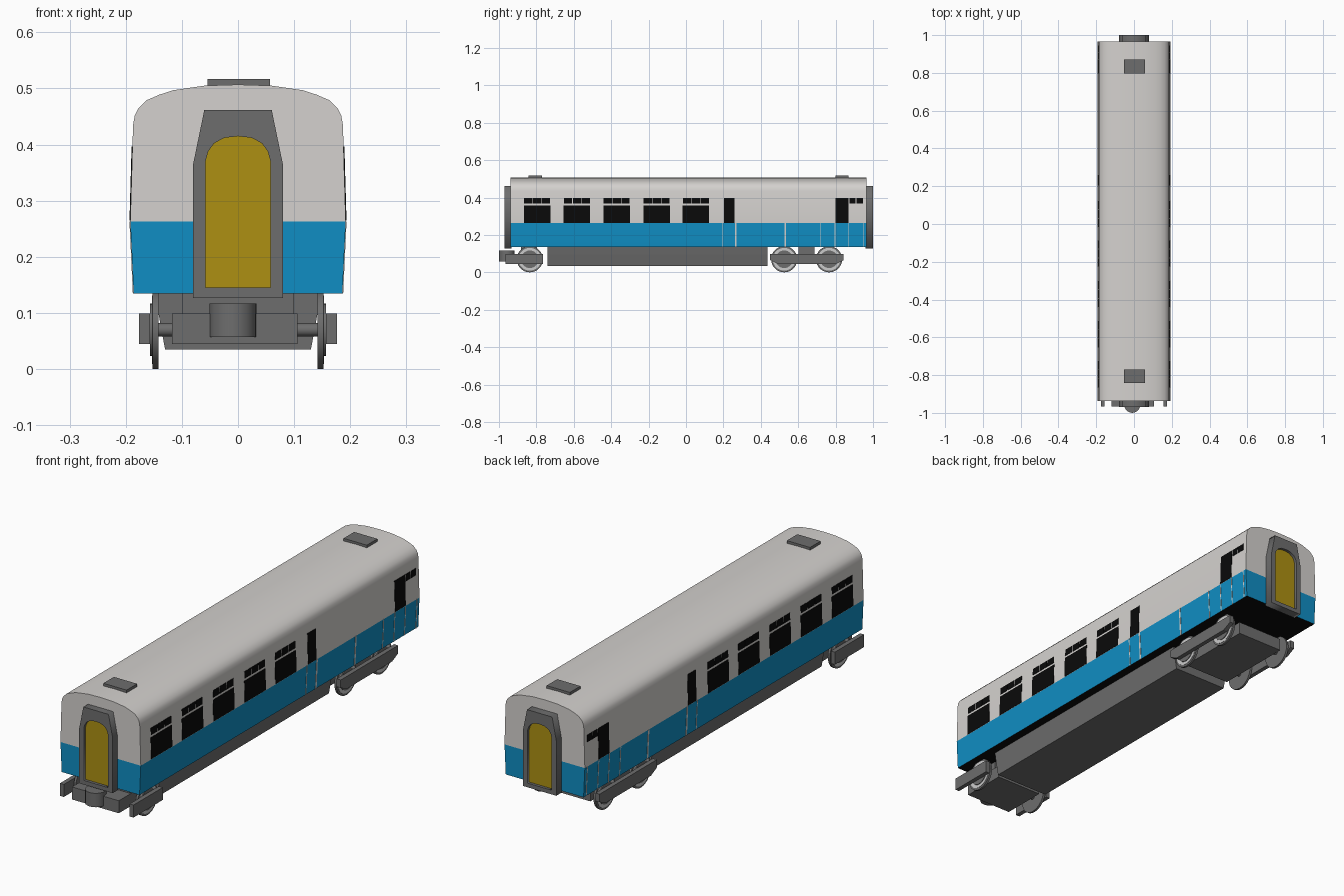
import bpy, bmesh, math
from mathutils import Matrix, Vector

if "Cube" in bpy.data.objects:
    bpy.data.objects.remove(bpy.data.objects["Cube"])


def material(name, r, g, b):
    m = bpy.data.materials.new(name)
    m.diffuse_color = (r, g, b, 1)
    m.use_nodes = True
    m.node_tree.nodes["Principled BSDF"].inputs["Base Color"].default_value = m.diffuse_color
    return m


CREAM = material("pale_grey", 0.66, 0.64, 0.62)
BLUE = material("blue", 0.005, 0.27, 0.55)
DARK = material("dark_grey", 0.155, 0.155, 0.155)
BLACK = material("black", 0.003, 0.003, 0.003)
YELLOW = material("ochre_yellow", 0.42, 0.28, 0.006)
STEEL = material("light_steel", 0.6, 0.6, 0.6)


def finish(name, bm, *mats):
    bmesh.ops.recalc_face_normals(bm, faces=bm.faces)
    me = bpy.data.meshes.new(name)
    bm.to_mesh(me)
    bm.free()
    for m in mats:
        me.materials.append(m)
    ob = bpy.data.objects.new(name, me)
    bpy.context.collection.objects.link(ob)
    return ob


def smooth(ob, deg=35):
    bpy.ops.object.select_all(action='DESELECT')
    ob.select_set(True)
    bpy.context.view_layer.objects.active = ob
    bpy.ops.object.shade_smooth_by_angle(angle=math.radians(deg))


def prism_bm(pts, a, b, axis='y', bm=None):
    """Extrude a closed outline: (x,z) along y, or (y,z) along x."""
    bm = bm or bmesh.new()
    put = (lambda p, t: (p[0], t, p[1])) if axis == 'y' else (lambda p, t: (t, p[0], p[1]))
    lo = [bm.verts.new(put(p, a)) for p in pts]
    hi = [bm.verts.new(put(p, b)) for p in pts]
    bm.faces.new(lo)
    bm.faces.new(hi[::-1])
    for i in range(len(pts)):
        j = (i + 1) % len(pts)
        bm.faces.new((lo[i], lo[j], hi[j], hi[i]))
    return bm


def prism(name, pts, a, b, mat, axis='y'):
    return finish(name, prism_bm(pts, a, b, axis), mat)


def box(name, x0, x1, y0, y1, z0, z1, mat):
    return prism(name, [(x0, z0), (x1, z0), (x1, z1), (x0, z1)], y0, y1, mat)


def mirrored(half):
    return half + [(-x, z) for x, z in reversed(half) if x > 0]


def cylinder(name, r, depth, loc, mat, axis='X', seg=28):
    bm = bmesh.new()
    bmesh.ops.create_cone(bm, cap_ends=True, segments=seg, radius1=r, radius2=r, depth=depth)
    if axis == 'X':
        bm.transform(Matrix.Rotation(math.pi / 2, 4, 'Y'))
    bm.transform(Matrix.Translation(Vector(loc)))
    ob = finish(name, bm, mat)
    smooth(ob)
    return ob


# Body shell: lofted section, cut at the waist line and coloured by height
WAIST, SILL, Y0, Y1 = 0.263, 0.135, -0.938, 0.965
half = [(0.186, SILL), (0.192, WAIST), (0.187, 0.435), (0.184, 0.452), (0.178, 0.464),
        (0.163, 0.479), (0.14, 0.489), (0.115, 0.497), (0.06, 0.505), (0, 0.507)]
bm = prism_bm(mirrored(half), Y0, Y1)
bmesh.ops.bisect_plane(bm, geom=bm.verts[:] + bm.edges[:] + bm.faces[:],
                       plane_co=(0, 0, WAIST), plane_no=(0, 0, 1), dist=1e-5)
bmesh.ops.recalc_face_normals(bm, faces=bm.faces)
for f in bm.faces:
    z = f.calc_center_median().z
    f.material_index = 2 if f.normal.z < -0.9 else (1 if z < WAIST else 0)
smooth(finish("body_shell", bm, CREAM, BLUE, BLACK), 40)


# Side plates that follow the slope of the body side
def side_x(z):
    if z < WAIST:
        return 0.186 + 0.006 * (z - SILL) / (WAIST - SILL)
    return 0.192 - 0.005 * (z - WAIST) / (0.435 - WAIST)


def side_plates(name, rects, mat):
    bm = bmesh.new()
    for s in (-1, 1):
        for y0, y1, z0, z1 in rects:
            xa, xb, t = side_x(z0), side_x(z1), 0.0015
            prism_bm([(s * (xa - t), z0), (s * (xa + t), z0),
                      (s * (xb + t), z1), (s * (xb - t), z1)], y0, y1, bm=bm)
    finish(name, bm, mat)


def top_lights(y0, y1, n):
    w = (y1 - y0) / n
    return [(y0 + i * w + 0.002, y0 + (i + 1) * w - 0.002, 0.367, 0.397) for i in range(n)]


windows = []
for y in (-0.867, -0.655, -0.442, -0.228, -0.019):
    windows += [(y, y + 0.143, 0.265, 0.357)] + top_lights(y, y + 0.143, 3)
windows += top_lights(0.872, 0.947, 2)
side_plates("side_windows", windows, BLACK)
side_plates("door_windows", [(0.204, 0.26, 0.265, 0.397), (0.798, 0.87, 0.265, 0.397)], BLACK)
side_plates("door_seams", [(y - w / 2, y + w / 2, SILL, WAIST) for y, w in
            ((0.197, 0.004), (0.265, 0.008), (0.53, 0.008), (0.72, 0.004),
             (0.797, 0.004), (0.87, 0.004), (0.948, 0.004))], CREAM)

# Roof vents
for name, y in (("front_roof_vent", -0.806), ("rear_roof_vent", 0.834)):
    box(name, -0.054, 0.057, y - 0.036, y + 0.036, 0.495, 0.517, DARK)

# Gangways: frame with an arched opening and a recessed door
outer = mirrored([(0.08, 0.127), (0.08, 0.365), (0.06, 0.462)])
arch = mirrored([(0.058, 0.145), (0.058, 0.37), (0.053, 0.388), (0.043, 0.402),
                 (0.025, 0.412), (0, 0.415)])


def gangway(name, y0, y1, door_y):
    cu = bpy.data.curves.new(name, 'CURVE')
    cu.dimensions = '2D'
    cu.fill_mode = 'BOTH'
    cu.extrude = (y1 - y0) / 2
    for pts in (outer, arch):
        sp = cu.splines.new('POLY')
        sp.points.add(len(pts) - 1)
        for p, (x, z) in zip(sp.points, pts):
            p.co = (x, z, 0, 1)
        sp.use_cyclic_u = True
    cu.materials.append(DARK)
    ob = bpy.data.objects.new(name + "_frame", cu)
    bpy.context.collection.objects.link(ob)
    ob.rotation_euler = (math.pi / 2, 0, 0)
    ob.location.y = (y0 + y1) / 2
    bpy.ops.object.select_all(action='DESELECT')
    ob.select_set(True)
    bpy.context.view_layer.objects.active = ob
    bpy.ops.object.convert(target='MESH')
    prism(name + "_door", arch, door_y - 0.004, door_y + 0.004, YELLOW)


gangway("front_gangway", -0.97, -0.934, -0.954)
gangway("rear_gangway", 0.961, 1.0, 0.984)

# Underframe equipment box
prism("underframe_box", mirrored([(0.13, 0.035), (0.141, 0.095), (0.147, SILL)]),
      -0.74, 0.435, DARK)


# Bogies: centre box, bolster, side frames, axles and wheels
def bogie(name, y0, y1, axles, bolster, chamfer):
    inset = 0.02 if chamfer else 0.0
    box(name + "_centre_box", -0.118, 0.106, y0 + inset, y1 - inset, 0.045, 0.099, DARK)
    box(name + "_bolster", -0.1, 0.1, bolster - 0.043, bolster + 0.043, 0.095, SILL, DARK)
    for side, s in (("left", -1), ("right", 1)):
        c = chamfer
        prism(f"{name}_{side}_frame",
              [(y0 + c, 0.045), (y1 - c, 0.045), (y1, 0.045 + c * 0.5), (y1, 0.099),
               (y0, 0.099), (y0, 0.045 + c * 0.5)] if c else
              [(y0, 0.045), (y1, 0.045), (y1, 0.099), (y0, 0.099)],
              s * 0.157, s * 0.176, DARK, axis='x')
        for i, y in enumerate(axles):
            tag = f"{name}_{side}_{i + 1}"
            cylinder(tag + "_wheel", 0.07, 0.01, (s * 0.147, y, 0.07), DARK)
            cylinder(tag + "_wheel_ring", 0.061, 0.002, (s * 0.1525, y, 0.07), STEEL)
            cylinder(tag + "_wheel_hub", 0.047, 0.006, (s * 0.1535, y, 0.07), DARK)
    for i, y in enumerate(axles):
        cylinder(f"{name}_axle_{i + 1}", 0.012, 0.33, (0, y, 0.07), DARK, seg=12)


bogie("front_bogie", -0.965, -0.765, [-0.835], -0.84, 0)
bogie("rear_bogie", 0.45, 0.842, [0.525, 0.765], 0.645, 0.04)

# Front coupler drum
cylinder("front_coupler", 0.042, 0.06, (-0.009, -0.958, 0.087), DARK, axis='Z', seg=20)
